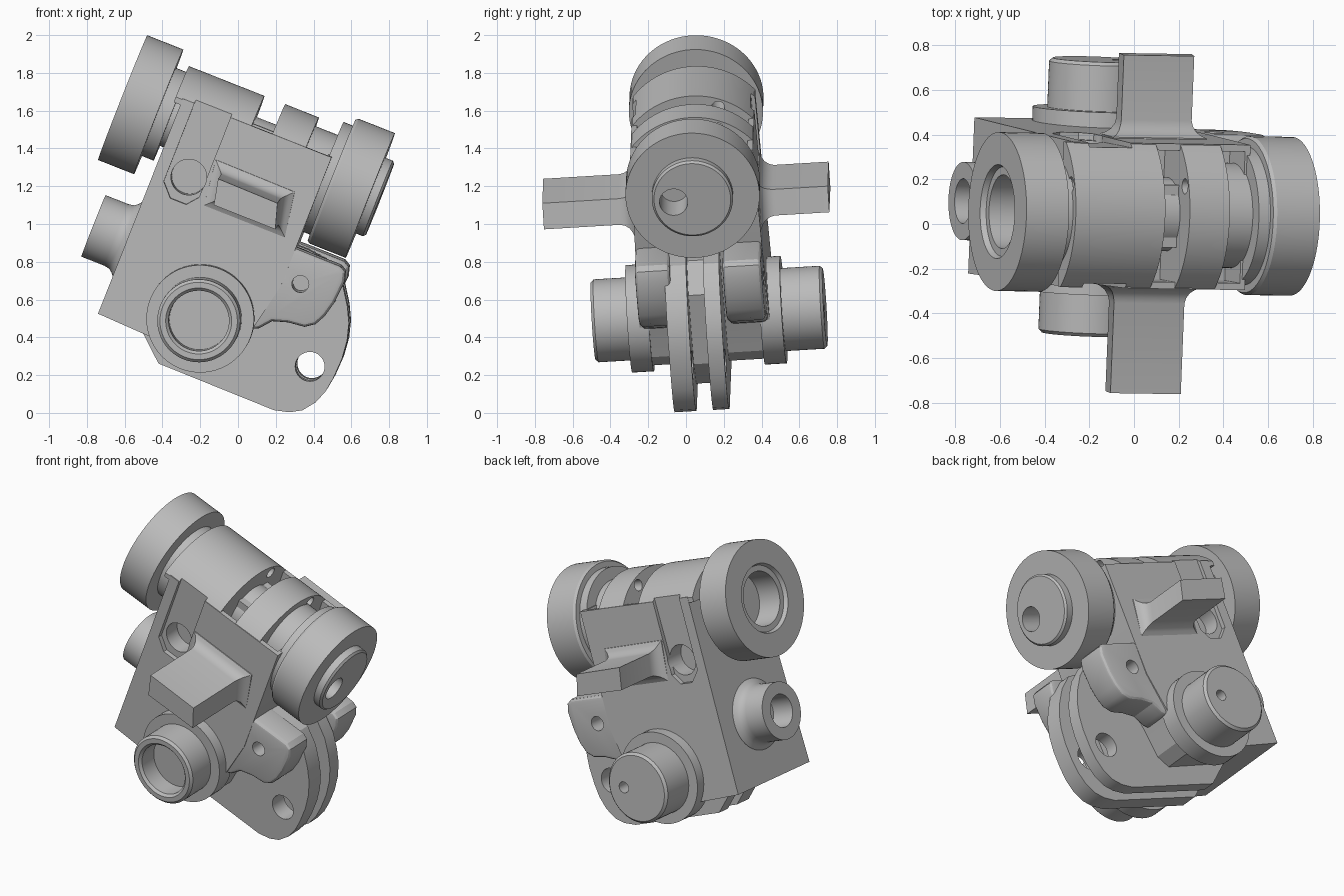
import bpy, bmesh
from math import sin, cos, pi, radians, sqrt
from mathutils import Matrix, Vector

if "Cube" in bpy.data.objects:
    bpy.data.objects.remove(bpy.data.objects["Cube"], do_unlink=True)

grey = bpy.data.materials.new("plain_grey")
grey.use_nodes = True
grey.diffuse_color = (0.5, 0.5, 0.5, 1)
grey.node_tree.nodes["Principled BSDF"].inputs["Base Color"].default_value = (0.5, 0.5, 0.5, 1)

# Tilted frame: local x is the drum axis, y the pin axis, z the body height
pin = Vector((0.04, 1, 0.06)).normalized()
drum = Vector((cos(radians(21.5)), 0, -sin(radians(21.5))))
drum = (drum - pin * drum.dot(pin)).normalized()
up = drum.cross(pin)
frame = Matrix((drum, pin, up)).transposed().to_4x4()
frame.translation = (0.045, 0.045, 1.41)


def finish(name, bm):
    bmesh.ops.remove_doubles(bm, verts=bm.verts, dist=1e-5)
    bmesh.ops.recalc_face_normals(bm, faces=bm.faces)
    mesh = bpy.data.meshes.new(name)
    bm.to_mesh(mesh)
    bm.free()
    mesh.materials.append(grey)
    ob = bpy.data.objects.new(name, mesh)
    bpy.context.collection.objects.link(ob)
    ob.matrix_world = frame
    return ob


def loft(name, rings):
    """Skin rings of points and cap both ends."""
    bm = bmesh.new()
    loops = [[bm.verts.new(p) for p in ring] for ring in rings]
    n = len(loops[0])
    for a, b in zip(loops, loops[1:]):
        for i in range(n):
            bm.faces.new((a[i], a[(i + 1) % n], b[(i + 1) % n], b[i]))
    bm.faces.new(loops[0])
    bm.faces.new(loops[-1])
    return finish(name, bm)


def lathe(name, axis, centre, profile, n=64):
    """Turn (radius, position) pairs round the x or y axis."""
    rings = []
    for r, t in profile:
        ring = []
        for i in range(n):
            a, b = r * cos(2 * pi * i / n), r * sin(2 * pi * i / n)
            p = (t, a, b) if axis == "x" else (a, t, b)
            ring.append(Vector(p) + Vector(centre))
        rings.append(ring)
    return loft(name, rings)


def plate(name, outline, y0, y1):
    return loft(name, [[(x, y, z) for x, z in outline] for y in (y0, y1)])


def box(name, x0, x1, y0, y1, z0, z1):
    return plate(name, [(x0, z0), (x1, z0), (x1, z1), (x0, z1)], y0, y1)


def modify(ob, kind, **settings):
    m = ob.modifiers.new(kind, kind)
    for key, value in settings.items():
        setattr(m, key, value)
    bpy.context.view_layer.objects.active = ob
    bpy.ops.object.modifier_apply(modifier=m.name)


def cut(ob, *cutters):
    for c in cutters:
        c.hide_render = True
        modify(ob, "BOOLEAN", operation="DIFFERENCE", object=c, solver="EXACT")
        bpy.data.objects.remove(c, do_unlink=True)


# Main body slab, slightly thicker toward the bottom
body_outline = [(-.402, .135), (-.402, -1.09), (-.15, -1.1), (.3, -1.11),
                (.36, -1.04), (.39, -.86), (.445, -.6), (.445, .135)]
body = loft("body", [[(x, s * (.328 - .02 * z), z) for x, z in body_outline] for s in (-1, 1)])
for s in (-1, 1):
    # Pits beside the drum, then the recessed channel and its socket
    cut(body,
        box("pit", -.01, .108, s * .14, s * .295, -.05, .3),
        box("pit", .3, .42, s * .14, s * .295, -.05, .3),
        plate("channel", [(-.335, .4), (-.335, -.31), (-.27, -.38), (-.18, -.38),
                          (-.13, -.32), (-.13, .4)], s * .305, s * .5),
        lathe("socket", "y", (-.22, 0, -.242), [(.095, s * .2), (.095, s * .5)], 40))

# Arched crown bands over the drum, bored along the drum axis
R = .42
for name, x0, x1 in (("crown_wide", -.44, -.01), ("crown_narrow", .108, .3)):
    arc = [(y, sqrt(R * R - y * y) + .284 - R) for y in [.325 * i / 16 for i in range(-16, 17)]]
    arc = [(-.325, .1)] + arc + [(.325, .1)]
    band = loft(name, [[(x, y, z) for y, z in arc] for x in (x0, x1)])
    cut(band, lathe("oil_hole", "x", (0, .14, .21), [(.035, x0 - .05), (.035, x1 + .05)], 20))
    if name == "crown_wide":
        cut(band, *[box("channel", -.335, -.13, s * .305, s * .5, 0, .4) for s in (-1, 1)])

# Drum core and the end wheels
lathe("drum_core", "x", (0, 0, 0), [(.25, -.52), (.25, -.43), (.165, -.43), (.165, .2), (.235, .2),
                                    (.235, .43), (.31, .43), (.31, .5)])
lathe("left_wheel", "x", (0, 0, 0), [(.165, -.5), (.355, -.5), (.355, -.705), (.21, -.705), (.2, -.68),
                                      (.165, -.68), (.165, -.52)], 80)
wheel = lathe("right_wheel", "x", (0, 0, 0), [(.345, .485), (.355, .5), (.355, .705), (.215, .705),
                                              (.215, .748), (.203, .76)], 80)
cut(wheel, lathe("hub_hole", "x", (0, -.1, -.01), [(.075, .56), (.075, .8)], 32))

# Side bars with flared roots
section = [(-.035, -.295), (.315, -.295), (.275, -.162), (-.065, -.157)]
cx, cz = .12, -.227
for name, s, end in (("front_bar", -1, .815), ("back_bar", 1, .70)):
    steps = [(.30, .06), (.335, .055), (.345, .035), (.36, .018), (.385, .005), (.41, 0), (end, 0)]
    loft(name, [[(x + g * (1 if x > cx else -1), s * y, z + g * (1 if z > cz else -1))
                 for x, z in section] for y, g in steps])

# Lower pin bosses with flanges
pin_at = (.112, 0, -.912)
for name, s in (("front_flange", -1), ("back_flange", 1)):
    lathe(name, "y", pin_at, [(.285, s * .295), (.285, s * .41), (.2, s * .41)])
lathe("front_boss", "y", pin_at, [(.22, -.38), (.22, -.585), (.205, -.60), (.175, -.60), (.16, -.585), (.16, -.47)])
back_boss = lathe("back_boss", "y", pin_at, [(.22, .38), (.22, .615), (.205, .63)])
cut(back_boss, lathe("pin_hole", "y", (.21, 0, -.895), [(.035, .5), (.035, .7)], 20))

# Left side boss with a fillet and bore
lathe("left_boss", "x", (0, 0, -.69), [(.22, -.39), (.215, -.405), (.195, -.42), (.18, -.44), (.175, -.47),
                                       (.175, -.6), (.1, -.6), (.1, -.45)])

# Ears on both sides of the lower slot
ear_outline = [(.2, -.385), (.70, -.385), (.735, -.405), (.75, -.46), (.74, -.58), (.72, -.66), (.69, -.72),
               (.64, -.755), (.55, -.765), (.47, -.79), (.42, -.85), (.36, -.88), (.2, -.88)]
for name, y0, y1 in (("front_ear", -.335, -.15), ("back_ear", .13, .335)):
    ear = plate(name, ear_outline, y0, y1)
    modify(ear, "BEVEL", width=.025, segments=3, limit_method="ANGLE", angle_limit=radians(50))
    cut(ear, lathe("ear_hole", "y", (.537, 0, -.55), [(.045, -.5), (.045, .5)], 24))

# Twin rounded plates and the spacer between them
cam = [(-.157, -1.1), (-.01, -1.23), (.65, -1.235), (.73, -1.215), (.79, -1.18), (.84, -1.115), (.868, -1.04),
       (.88, -.96), (.885, -.85), (.875, -.75), (.85, -.66), (.81, -.58), (.75, -.49), (.66, -.41), (.5, -.39),
       (-.157, -.4)]
for name, y0, y1 in (("front_cam_plate", -.18, -.065), ("back_cam_plate", .025, .11)):
    cam_plate = plate(name, cam, y0, y1)
    cut(cam_plate, lathe("cam_hole", "y", (.742, 0, -.95), [(.078, -.4), (.078, .4)], 32))
plate("cam_spacer", [(0, -1.15), (.5, -1.15), (.6, -1.0), (.62, -.6), (.5, -.45), (0, -.45)], -.1, .06)

# Smooth the round faces, keep the edges crisp
bpy.ops.object.select_all(action="DESELECT")
for ob in bpy.context.collection.objects:
    if ob.type == "MESH" and grey.name in ob.data.materials:
        ob.select_set(True)
        bpy.context.view_layer.objects.active = ob
bpy.ops.object.shade_smooth_by_angle(angle=radians(28))
